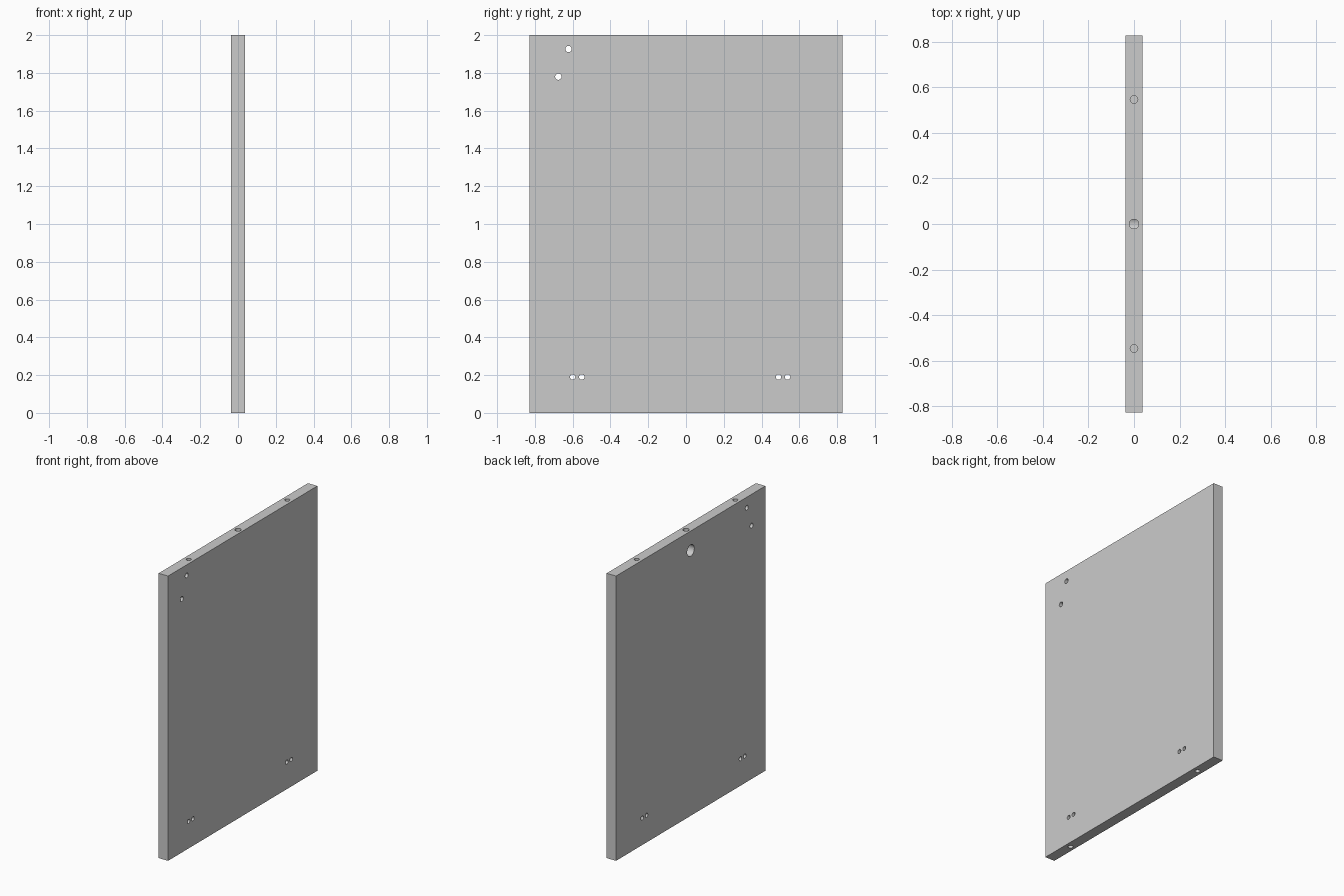
import bpy
from math import pi

if "Cube" in bpy.data.objects:
    bpy.data.objects.remove(bpy.data.objects["Cube"])

T, W, H = 0.073, 1.657, 2.0  # thickness, width, height

# Board
bpy.ops.mesh.primitive_cube_add(size=1, location=(0, 0, H / 2))
panel = bpy.context.object
panel.name = "side_panel"
panel.scale = (T, W, H)
bpy.ops.object.transform_apply(location=True, rotation=False, scale=True)


def drill(name, centre, radius, length, axis):
    """Cut a round hole with a cylinder along x or z."""
    rot = (0, pi / 2, 0) if axis == "x" else (0, 0, 0)
    bpy.ops.mesh.primitive_cylinder_add(vertices=32, radius=radius, depth=length,
                                        location=centre, rotation=rot)
    cutter = bpy.context.object
    cutter.name = name
    cutter.hide_render = True
    bpy.context.view_layer.objects.active = panel
    mod = panel.modifiers.new(name, "BOOLEAN")
    mod.operation = "DIFFERENCE"
    mod.solver = "EXACT"
    mod.object = cutter
    bpy.ops.object.modifier_apply(modifier=mod.name)
    bpy.data.objects.remove(cutter, do_unlink=True)


# Through holes for the upper fitting
for y, z in ((-0.622, 1.926), (-0.676, 1.78)):
    drill("upper_hole", (0, y, z), 0.0168, T * 2, "x")

# Through hole pairs near the bottom
for y in (-0.6, -0.552, 0.49, 0.538):
    drill("lower_hole", (0, y, 0.19), 0.0143, T * 2, "x")

# Round blind pocket on the -x face
depth = 0.058
drill("lock_pocket", (-T / 2 - 0.05 + depth / 2, 0, 1.863), 0.04, depth + 0.1, "x")

# Bolt hole from the top edge into the pocket
drill("bolt_hole", (0, 0, H), 0.0207, 0.26, "z")

# Dowel holes in the top and bottom edges
for side in (-1, 1):
    drill("top_dowel_hole", (0, side * 0.547, H), 0.0166, 0.2, "z")
    drill("bottom_dowel_hole", (0, side * 0.625, 0), 0.0166, 0.2, "z")

# Smooth hole walls, crisp board edges
bpy.ops.object.select_all(action="DESELECT")
panel.select_set(True)
bpy.context.view_layer.objects.active = panel
bpy.ops.object.shade_smooth_by_angle()
